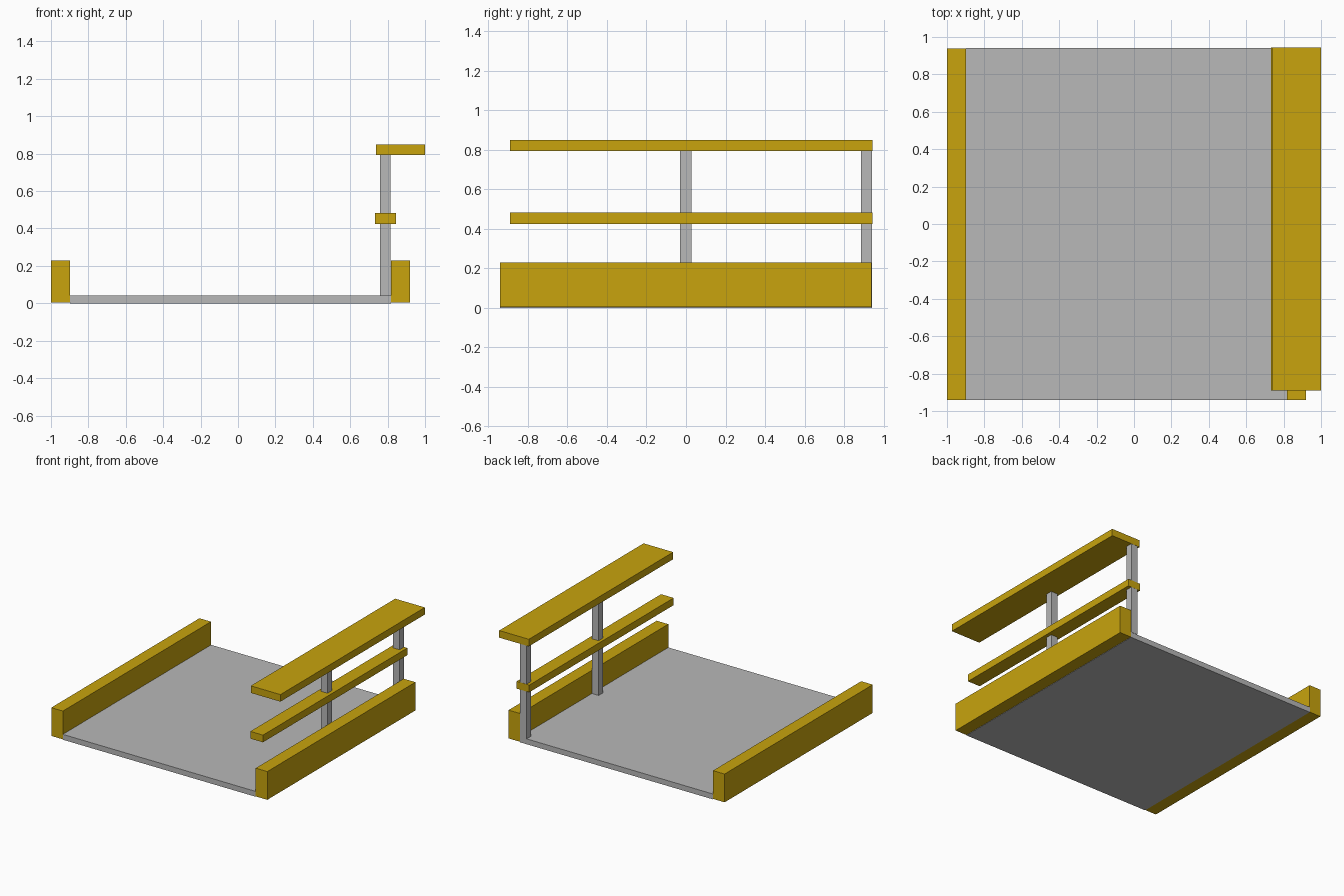
import bpy
import bmesh

if "Cube" in bpy.data.objects:
    bpy.data.objects.remove(bpy.data.objects["Cube"])


def material(name, color):
    m = bpy.data.materials.new(name)
    m.diffuse_color = (*color, 1)
    m.use_nodes = True
    m.node_tree.nodes["Principled BSDF"].inputs["Base Color"].default_value = m.diffuse_color
    return m


yellow = material("safety_yellow", (0.58, 0.37, 0.004))
grey = material("steel_grey", (0.48, 0.48, 0.48))


def box(name, x, y, z, mat):
    """Box given by (min, max) on each axis."""
    bm = bmesh.new()
    bmesh.ops.create_cube(bm, size=1)
    for v in bm.verts:
        for i, (lo, hi) in enumerate((x, y, z)):
            v.co[i] = hi if v.co[i] > 0 else lo
    me = bpy.data.meshes.new(name)
    bm.to_mesh(me)
    bm.free()
    me.materials.append(mat)
    ob = bpy.data.objects.new(name, me)
    bpy.context.collection.objects.link(ob)
    return ob


# floor plate
box("floor_plate", (-0.897, 0.817), (-0.942, 0.94), (0, 0.043), grey)

# side curbs
for name, x0 in (("left_curb", -1.0), ("right_curb", 0.817)):
    box(name, (x0, x0 + 0.103), (-0.942, 0.938), (0.003, 0.23), yellow)

# railing posts
for name, y0 in (("middle_post", -0.03), ("back_post", 0.885)):
    box(name, (0.758, 0.816), (y0, y0 + 0.057), (0.043, 0.793), grey)

# middle and top rails
box("middle_rail", (0.733, 0.845), (-0.89, 0.943), (0.425, 0.483), yellow)
box("top_rail", (0.737, 1.0), (-0.89, 0.943), (0.793, 0.85), yellow)
